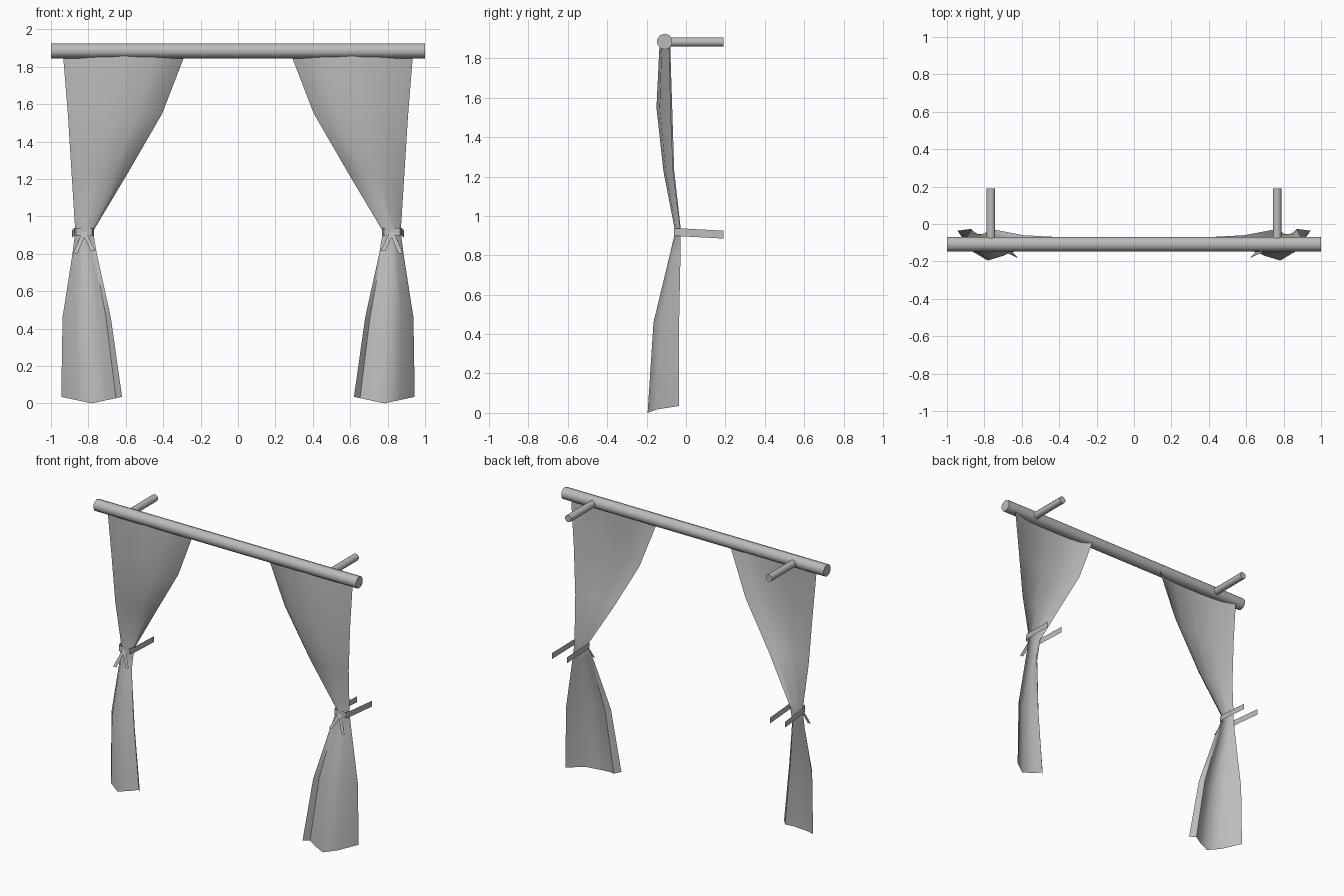
import bpy
import math
from mathutils import Vector

default_cube = bpy.data.objects.get("Cube")
if default_cube:
    bpy.data.objects.remove(default_cube, do_unlink=True)

grey = bpy.data.materials.new("soft_grey")
grey.use_nodes = True
grey.diffuse_color = (0.5, 0.5, 0.5, 1)
grey.node_tree.nodes["Principled BSDF"].inputs["Base Color"].default_value = (0.5, 0.5, 0.5, 1)


def finish(obj, angle):
    obj.data.materials.append(grey)
    bpy.ops.object.select_all(action="DESELECT")
    obj.select_set(True)
    bpy.context.view_layer.objects.active = obj
    bpy.ops.object.shade_smooth_by_angle(angle=math.radians(angle))


def rod(name, start, end, radius, sides):
    start, end = Vector(start), Vector(end)
    axis = end - start
    bpy.ops.mesh.primitive_cylinder_add(
        vertices=sides, radius=radius, depth=axis.length, location=(start + end) / 2,
        rotation=axis.to_track_quat("Z", "Y").to_euler())
    obj = bpy.context.object
    obj.name = name
    finish(obj, 50)


def sheet(name, rows, side, angle=60):
    """Open grid of quads; rows run top to bottom, points run inner to outer."""
    count = len(rows[0])
    verts = [(x * side, y, z) for row in rows for x, y, z in row]
    faces = []
    for r in range(len(rows) - 1):
        for c in range(count - 1):
            a = r * count + c
            face = (a, a + count, a + count + 1, a + 1)
            faces.append(face if side > 0 else face[::-1])
    mesh = bpy.data.meshes.new(name)
    mesh.from_pydata(verts, [], faces)
    obj = bpy.data.objects.new(name, mesh)
    bpy.context.collection.objects.link(obj)
    finish(obj, angle)


# Curtain drape: height, inner x, outer x, back y, fold depth
drape = [
    (1.86, 0.285, 0.935, -0.08, 0.055),
    (1.55, 0.405, 0.91, -0.07, 0.08),
    (1.23, 0.59, 0.89, -0.06, 0.055),
    (0.92, 0.775, 0.87, -0.025, 0.03),
    (0.8, 0.755, 0.885, -0.028, 0.055),
    (0.46, 0.68, 0.938, -0.035, 0.13),
    (0.0, 0.62, 0.945, -0.035, 0.16),
]
columns = [0, 0.1, 0.25, 0.5, 0.75, 1]
upper_fold = [0, 0.5, 0.85, 1, 0.8, 0.1]
lower_fold = [0.92, 0.7, 0.85, 1, 0.7, 0]


def curtain_rows():
    rows = []
    for z, inner, outer, back, depth in drape:
        fold = upper_fold if z > 0.9 else lower_fold
        rows.append([
            (inner + (outer - inner) * u, back - depth * f,
             z + (0.07 * abs(u - 0.5) if z == 0 else 0))
            for u, f in zip(columns, fold)])
    return rows


# Tie strap path around the front of the gathered cloth, and its two tails
strap_path = [(0.775, 0.19, 0.905), (0.77, -0.03, 0.917), (0.78, -0.062, 0.917),
              (0.865, -0.062, 0.917), (0.877, -0.03, 0.917), (0.887, 0.19, 0.905)]
tails = {"inner": (0.775, 0.815), "outer": (0.87, 0.8)}

# Curtain pole
rod("curtain_pole", (-1, -0.108, 1.885), (1, -0.108, 1.885), 0.04, 10)

for label, side in (("left", 1), ("right", -1)):
    rod(label + "_wall_bracket", (side * 0.765, -0.1, 1.883),
        (side * 0.765, 0.19, 1.883), 0.024, 10)
    sheet(label + "_curtain", curtain_rows(), side)

    # Strap band
    band = [[(x, y, z + h) for x, y, z in strap_path] for h in (0.02, -0.02)]
    sheet(label + "_tie_strap", band, side, 30)

    # Hanging tails
    for part, (x, z) in tails.items():
        top = [(0.822 + w, -0.066, 0.915) for w in (-0.012, 0.012)]
        tip = [(x + w, -0.1, z) for w in (-0.012, 0.012)]
        sheet(label + "_" + part + "_tie_tail", [top, tip], side, 30)
